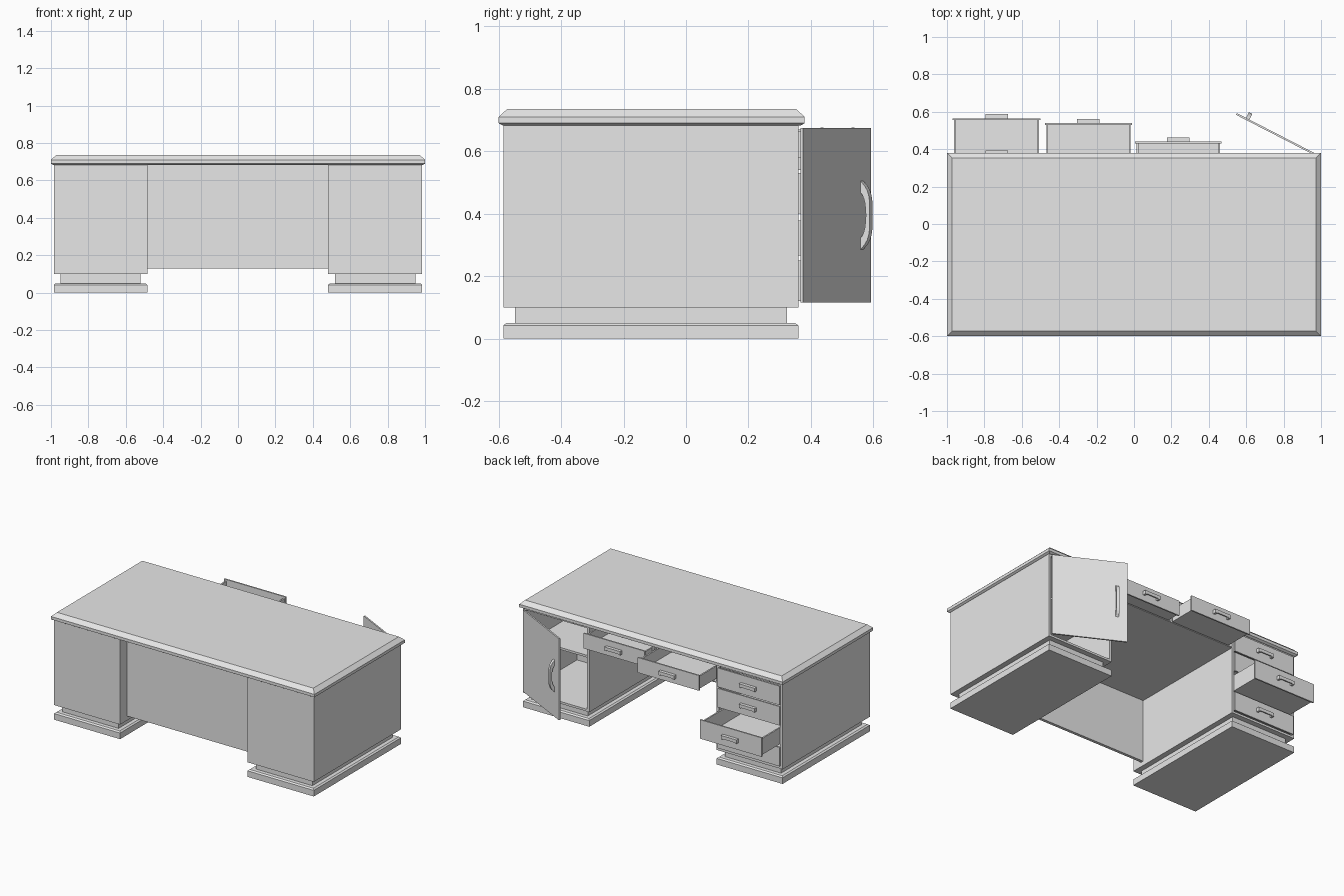
import bpy, bmesh, math
from mathutils import Matrix

cube = bpy.data.objects.get("Cube")
if cube:
    bpy.data.objects.remove(cube, do_unlink=True)

grey = bpy.data.materials.new("desk grey")
grey.use_nodes = True
grey.diffuse_color = (0.8, 0.8, 0.8, 1)
grey.node_tree.nodes["Principled BSDF"].inputs["Base Color"].default_value = grey.diffuse_color


def finish(bm, name, matrix=None):
    bmesh.ops.recalc_face_normals(bm, faces=bm.faces)
    mesh = bpy.data.meshes.new(name)
    bm.to_mesh(mesh)
    bm.free()
    mesh.materials.append(grey)
    obj = bpy.data.objects.new(name, mesh)
    if matrix:
        obj.matrix_world = matrix
    bpy.context.collection.objects.link(obj)
    return obj


def add_box(bm, x0, x1, y0, y1, z0, z1):
    size = Matrix.Diagonal((x1 - x0, y1 - y0, z1 - z0, 1))
    centre = Matrix.Translation(((x0 + x1) / 2, (y0 + y1) / 2, (z0 + z1) / 2))
    bmesh.ops.create_cube(bm, size=1, matrix=centre @ size)


def boxes(name, parts, matrix=None):
    bm = bmesh.new()
    for part in parts:
        add_box(bm, *part)
    return finish(bm, name, matrix)


def tiers(name, x0, x1, y0, y1, levels):
    """Solid made of stacked rectangles; levels are (z, inset) pairs."""
    bm = bmesh.new()
    rings = []
    for z, d in levels:
        corners = ((x0 + d, y0 + d), (x1 - d, y0 + d), (x1 - d, y1 - d), (x0 + d, y1 - d))
        rings.append([bm.verts.new((x, y, z)) for x, y in corners])
    for low, high in zip(rings, rings[1:]):
        for i in range(4):
            j = (i + 1) % 4
            bm.faces.new((low[i], low[j], high[j], high[i]))
    bm.faces.new(rings[0])
    bm.faces.new(rings[-1])
    return finish(bm, name)


BACK, FRONT, REAR_WALL = 0.36, -0.585, -0.2
WALL = 0.018

# Table top with chamfered upper edge
tiers("table_top", -1, 1, -0.6, 0.38,
      [(0.683, 0.012), (0.69, 0), (0.71, 0), (0.735, 0.027)])

# Pedestals: hollow carcass on a recessed plinth and a foot slab
for side, x0, x1 in (("right", -0.985, -0.485), ("left", 0.482, 0.985)):
    tiers(side + "_foot", x0, x1, FRONT, BACK, [(0, 0), (0.042, 0), (0.05, 0.01)])
    tiers(side + "_plinth", x0, x1, FRONT, BACK, [(0.048, 0.037), (0.102, 0.037)])
    a, b = x0 + WALL, x1 - WALL
    boxes(side + "_carcass", [
        (x0, a, FRONT, BACK, 0.1, 0.685),
        (b, x1, FRONT, BACK, 0.1, 0.685),
        (a, b, FRONT, FRONT + WALL, 0.1, 0.685),
        (a, b, FRONT + WALL, BACK, 0.1, 0.115),
        (a, b, FRONT + WALL, BACK, 0.672, 0.685),
        (a, b, REAR_WALL - WALL, REAR_WALL, 0.115, 0.672)])

# Cabinet shelf
boxes("cabinet_shelf", [(0.5, 0.967, REAR_WALL, 0.28, 0.425, 0.44)])

# Knee space: front panel and drawer case
boxes("modesty_panel", [(-0.485, 0.482, -0.51, -0.49, 0.13, 0.685)])
boxes("knee_drawer_case", [
    (-0.485, 0.482, -0.49, BACK, 0.56, 0.567),
    (-0.485, 0.482, REAR_WALL - WALL, REAR_WALL, 0.567, 0.684),
    (-0.008, 0.005, REAR_WALL, BACK, 0.567, 0.684)])


def drawer(name, x0, x1, y, z0, z1):
    """Open tray with an overlapping front whose outer face is at y, and a cup pull."""
    a, b, t = x0 + 0.008, x1 - 0.008, 0.01
    back, inner, top = y - 0.54, y - t, z1 - 0.012
    boxes(name, [
        (x0, x1, inner, y, z0, z1),
        (a, b, back, inner, z0 + 0.006, z0 + 0.014),
        (a, a + t, back, inner, z0 + 0.006, top),
        (b - t, b, back, inner, z0 + 0.006, top),
        (a, b, back, back + t, z0 + 0.006, top)])
    c, m, h = (x0 + x1) / 2, (z0 + z1) / 2, 0.06
    boxes(name + "_pull", [
        (c - h, c + h, y, y + 0.022, m + 0.003, m + 0.012),
        (c - h, c + h, y + 0.015, y + 0.022, m - 0.01, m + 0.003),
        (c - h, c - h + 0.014, y, y + 0.022, m - 0.014, m + 0.003),
        (c + h - 0.014, c + h, y, y + 0.022, m - 0.014, m + 0.003)])


# Four pedestal drawers, the third one pulled out
for i in range(4):
    z = 0.605 - 0.14 * i
    drawer("pedestal_drawer_%d" % (i + 1), -0.97, -0.5,
           0.565 if i == 2 else 0.37, z - 0.065, z + 0.065)

# Two knee drawers, each partly open
drawer("knee_drawer_right", -0.477, -0.01, 0.54, 0.572, 0.676)
drawer("knee_drawer_left", 0.005, 0.468, 0.44, 0.572, 0.676)

# Cabinet door, swung ajar on its outer edge
swing = Matrix.Translation((0.97, 0.37, 0)) @ Matrix.Rotation(math.radians(-27.2), 4, "Z")
boxes("cabinet_door", [(-0.475, 0, -0.004, 0.006, 0.115, 0.675)], swing)

# Arched door handle, swept along a flattened bow
bm = bmesh.new()
rings = []
STEPS = 14
for i in range(STEPS + 1):
    t = 2 * i / STEPS - 1
    bow = 1 - abs(t) ** 4
    thick = 0.014 + 0.006 * abs(t)
    outer = (0.006 + 0.034 * bow, 0.395 + 0.11 * t)
    inner = (max(outer[0] - thick, 0.002), 0.395 + (0.11 - thick) * t)
    rings.append([bm.verts.new((x, y, z)) for x, (y, z) in
                  ((-0.42, outer), (-0.4, outer), (-0.4, inner), (-0.42, inner))])
for low, high in zip(rings, rings[1:]):
    for i in range(4):
        j = (i + 1) % 4
        bm.faces.new((low[i], low[j], high[j], high[i]))
bm.faces.new(rings[0])
bm.faces.new(rings[-1])
finish(bm, "door_handle", swing)
